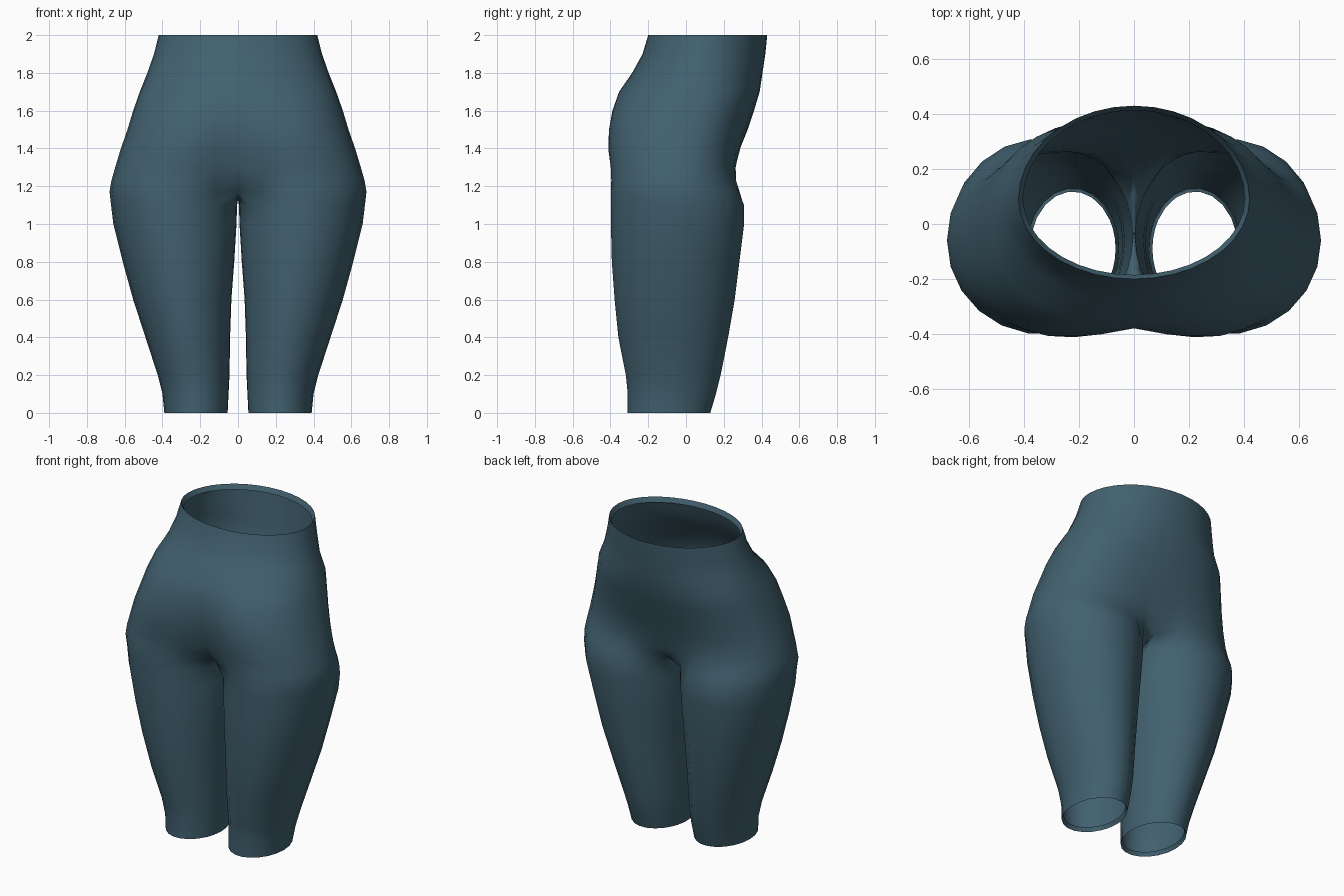
import bpy, bmesh
from math import sin, cos, pi, radians

cube = bpy.data.objects.get("Cube")
if cube:
    bpy.data.objects.remove(cube)

SEG = 18      # segments of the outer arc, front centre to back centre
INNER = 5     # inner thigh points between the arc ends

# Hip levels: z, half width, front y, back y, widest y, leg blend front, back
HIPS = [
    (2.00, .42, -.20, .43, .09, 0, 0),
    (1.90, .445, -.23, .42, .08, 0, 0),
    (1.80, .48, -.285, .405, .06, 0, 0),
    (1.70, .52, -.36, .39, .03, .03, 0),
    (1.60, .555, -.41, .36, 0, .15, 0),
    (1.50, .585, -.435, .33, -.02, .28, .02),
    (1.40, .62, -.44, .30, -.04, .38, .08),
    (1.30, .65, -.425, .285, -.05, .5, .2),
    (1.23, .67, -.415, .29, -.06, .65, .4),
    (1.17, .68, -.405, .30, -.06, 1, .65),
]
# Leg levels: z, outer x, inner x, front y, back y
LEGS = [
    (1.10, .672, .005, -.40, .31),
    (1.00, .66, .008, -.40, .31),
    (0.80, .61, .02, -.395, .285),
    (0.60, .555, .035, -.38, .26),
    (0.40, .49, .042, -.36, .225),
    (0.20, .425, .045, -.32, .185),
    (0.10, .40, .05, -.31, .16),
    (0.00, .39, .055, -.31, .13),
]


def leg_point(t, outer, inner, front, back, z, mid=None):
    """Point on a leg section; t runs 0..1 on the outer arc, 1..2 on the inner."""
    phi = radians(30 + 300 * t if t <= 1 else 330 + 60 * (t - 1))
    mid = (front + back) / 2 if mid is None else mid
    s = sin(phi)
    depth = mid - front if s > 0 else back - mid
    x = (outer + inner) / 2 - (outer - inner) / 2 * cos(phi)
    return x, mid - depth * s, z


def hip_point(t, z, w, front, back, mid, kf, kb):
    """Rounded half oval of the hips, blended toward the leg section."""
    a = pi * t
    p = 1 if z > 1.75 else .86
    c = cos(a)
    x = w * max(sin(a), 0) ** p
    y = mid - (mid - front if c > 0 else back - mid) * abs(c) ** p * (1 if c > 0 else -1)
    k = kf + (kb - kf) * t
    lx, ly, _ = leg_point(t, w, 0, front, back, z, mid)
    x, y = x + (lx - x) * k, y + (ly - y) * k
    return (0 if t in (0, 1) else x), y, z


def bridge(bm, upper, lower, closed):
    n = len(upper)
    for i in range(n if closed else n - 1):
        j = (i + 1) % n
        bm.faces.new((upper[i], lower[i], lower[j], upper[j]))


bm = bmesh.new()
ring = lambda pts: [bm.verts.new(p) for p in pts]
arc = [i / SEG for i in range(SEG + 1)]
loop = arc + [1 + i / (INNER + 1) for i in range(1, INNER + 1)]

# Turned-in waist hem and hips
top = [hip_point(t, *HIPS[0]) for t in arc]
rows = [ring([(x * .96, .1 + (y - .1) * .95, z - .03) for x, y, z in top])]
rows += [ring([hip_point(t, *level) for t in arc]) for level in HIPS]
for a, b in zip(rows, rows[1:]):
    bridge(bm, a, b, False)

# Crotch seam on the centre line
first, last = rows[-1][0].co, rows[-1][-1].co
seam = []
for i in range(1, INNER + 1):
    f = i / (INNER + 1)
    seam.append((0, last.y + (first.y - last.y) * f, first.z - .04 * sin(pi * f)))

# Legs and turned-in leg hem
legs = [rows[-1] + ring(seam)]
for z, outer, inner, front, back in LEGS:
    legs.append(ring([leg_point(t, outer, inner, front, back, z) for t in loop]))
z, outer, inner, front, back = LEGS[-1]
legs.append(ring([leg_point(t, outer - .012, inner + .012, front + .012, back - .012, .025)
                  for t in loop]))
for a, b in zip(legs, legs[1:]):
    bridge(bm, a, b, True)

bmesh.ops.recalc_face_normals(bm, faces=bm.faces)
mesh = bpy.data.meshes.new("trousers")
bm.to_mesh(mesh)
bm.free()
trousers = bpy.data.objects.new("trousers", mesh)
bpy.context.collection.objects.link(trousers)

# Mirrored other half
mirror = trousers.modifiers.new("mirror", 'MIRROR')
mirror.use_axis[0] = True
mirror.merge_threshold = .0005

# Slate blue fabric
fabric = bpy.data.materials.new("slate blue fabric")
fabric.use_nodes = True
colour = (.054, .119, .160, 1)
fabric.diffuse_color = colour
fabric.node_tree.nodes["Principled BSDF"].inputs["Base Color"].default_value = colour
mesh.materials.append(fabric)

bpy.ops.object.select_all(action='DESELECT')
trousers.select_set(True)
bpy.context.view_layer.objects.active = trousers
bpy.ops.object.shade_smooth_by_angle(angle=radians(60))
